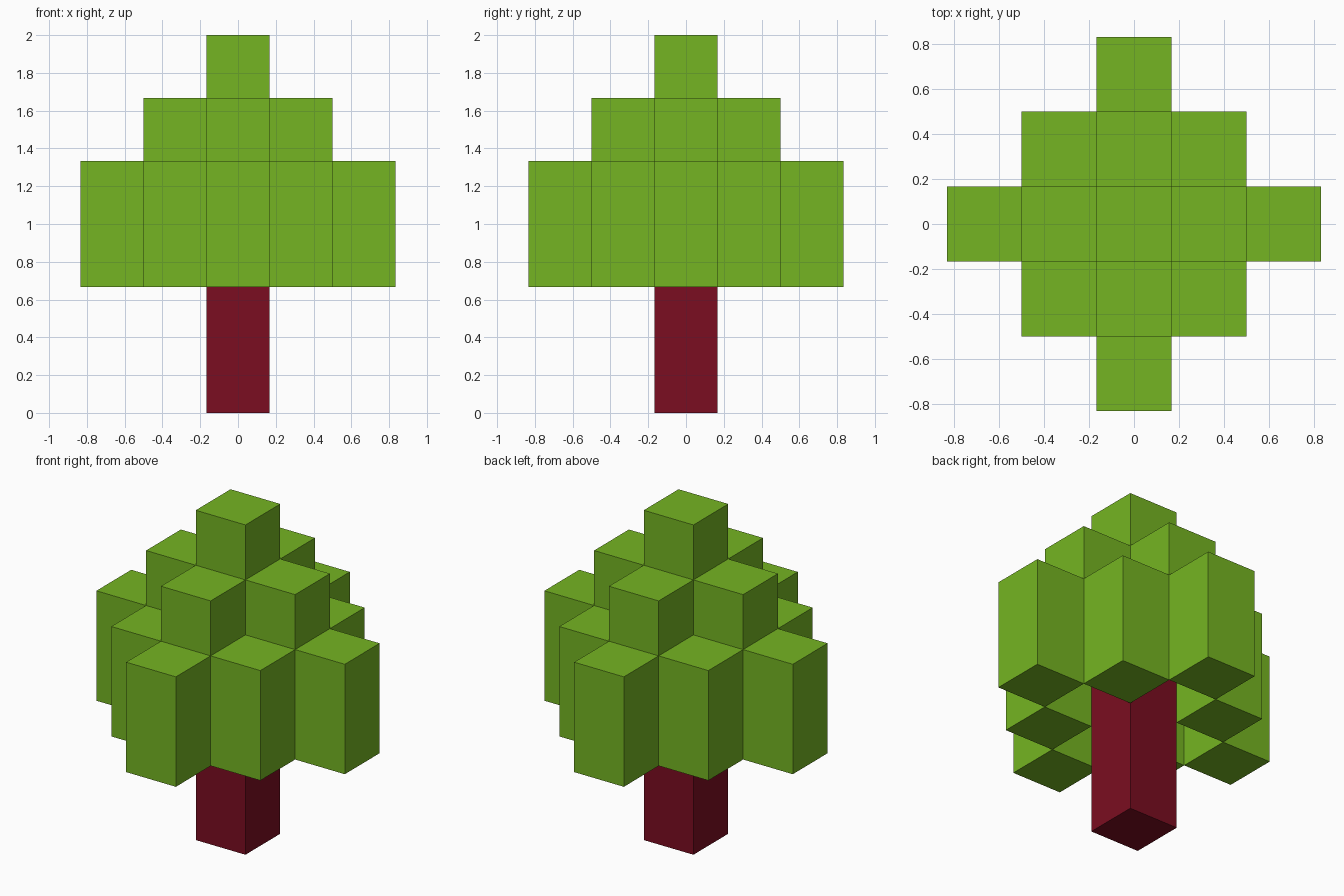
import bpy
import bmesh
from mathutils import Matrix, Vector

cube = bpy.data.objects.get("Cube")
if cube:
    bpy.data.objects.remove(cube, do_unlink=True)

U = 1 / 3  # block size


def make_material(name, rgb):
    mat = bpy.data.materials.new(name)
    mat.use_nodes = True
    color = (*rgb, 1.0)
    mat.diffuse_color = color
    mat.node_tree.nodes["Principled BSDF"].inputs["Base Color"].default_value = color
    return mat


def make_columns(name, cells, bottom, top, mat):
    """Square columns on the given grid cells, from bottom to top in blocks."""
    bm = bmesh.new()
    for i, j in cells:
        place = Matrix.Translation(Vector((i, j, (bottom + top) / 2)) * U)
        size = Matrix.Diagonal((U, U, (top - bottom) * U, 1))
        bmesh.ops.create_cube(bm, size=1, matrix=place @ size)
    mesh = bpy.data.meshes.new(name)
    bm.to_mesh(mesh)
    bm.free()
    mesh.materials.append(mat)
    obj = bpy.data.objects.new(name, mesh)
    bpy.context.collection.objects.link(obj)
    return obj


def ring(distance):
    """Grid cells at a given number of steps from the centre."""
    span = range(-2, 3)
    return [(i, j) for i in span for j in span if abs(i) + abs(j) == distance]


leaf_green = make_material("leaf green", (0.178, 0.460, 0.016))
bark_red = make_material("bark red", (0.197, 0.004, 0.015))

# Trunk runs up inside the crown
make_columns("trunk", ring(0), 0, 4, bark_red)

# Crown: each ring is two blocks tall and one block lower than the ring inside it
for distance, name in enumerate(("crown_top", "crown_middle", "crown_outer")):
    make_columns(name, ring(distance), 4 - distance, 6 - distance, leaf_green)
